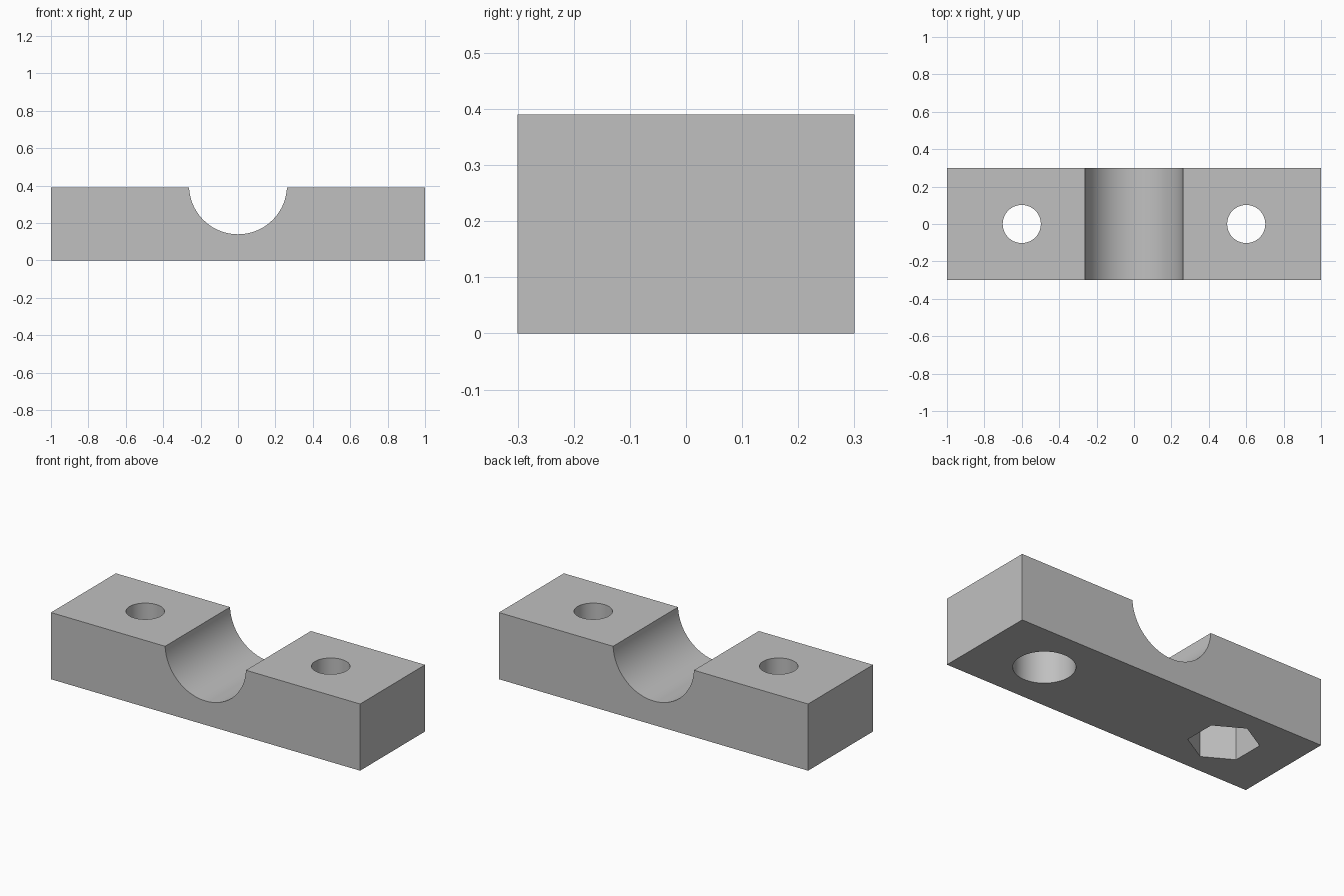
import bpy
import math

cube = bpy.data.objects.get("Cube")
if cube:
    bpy.data.objects.remove(cube, do_unlink=True)

LENGTH, DEPTH, HEIGHT = 2.0, 0.6, 0.39
HOLE_X = 0.6
POCKET = 0.22  # depth of the fastener recesses

gray = bpy.data.materials.new("light_gray")
gray.use_nodes = True
color = (0.53, 0.53, 0.53, 1)
gray.diffuse_color = color
gray.node_tree.nodes["Principled BSDF"].inputs["Base Color"].default_value = color


def prism(name, sides, radius, length, location, rotation=(0, 0, 0)):
    bpy.ops.mesh.primitive_cylinder_add(vertices=sides, radius=radius, depth=length,
                                        location=location, rotation=rotation)
    obj = bpy.context.object
    obj.name = name
    obj.hide_render = True
    obj.data.materials.append(gray)
    return obj


# Main block
bpy.ops.mesh.primitive_cube_add(size=1, location=(0, 0, HEIGHT / 2))
block = bpy.context.object
block.name = "clamp_block"
block.scale = (LENGTH, DEPTH, HEIGHT)
bpy.ops.object.transform_apply(location=True, rotation=False, scale=True)
block.data.materials.append(gray)

# Half-round channel across the top
cutters = [prism("channel_cutter", 96, 0.262, 1, (0, 0, 0.402), (math.pi / 2, 0, 0))]

# Bolt holes through both ends
for side in (-1, 1):
    cutters.append(prism("bolt_hole_cutter", 48, 0.102, 1, (side * HOLE_X, 0, HEIGHT / 2)))

# Recesses underneath: round for the bolt head, hexagonal for the nut
cutters.append(prism("head_recess_cutter", 64, 0.162, 2 * POCKET, (HOLE_X, 0, 0)))
cutters.append(prism("nut_recess_cutter", 6, 0.187, 2 * POCKET, (-HOLE_X, 0, 0)))

# Cut the block and discard the cutters
bpy.ops.object.select_all(action='DESELECT')
block.select_set(True)
bpy.context.view_layer.objects.active = block
for cutter in cutters:
    mod = block.modifiers.new("cut", 'BOOLEAN')
    mod.operation = 'DIFFERENCE'
    mod.solver = 'EXACT'
    mod.object = cutter
    bpy.ops.object.modifier_apply(modifier=mod.name)
    bpy.data.objects.remove(cutter, do_unlink=True)

bpy.ops.object.shade_smooth_by_angle(angle=math.radians(30))
